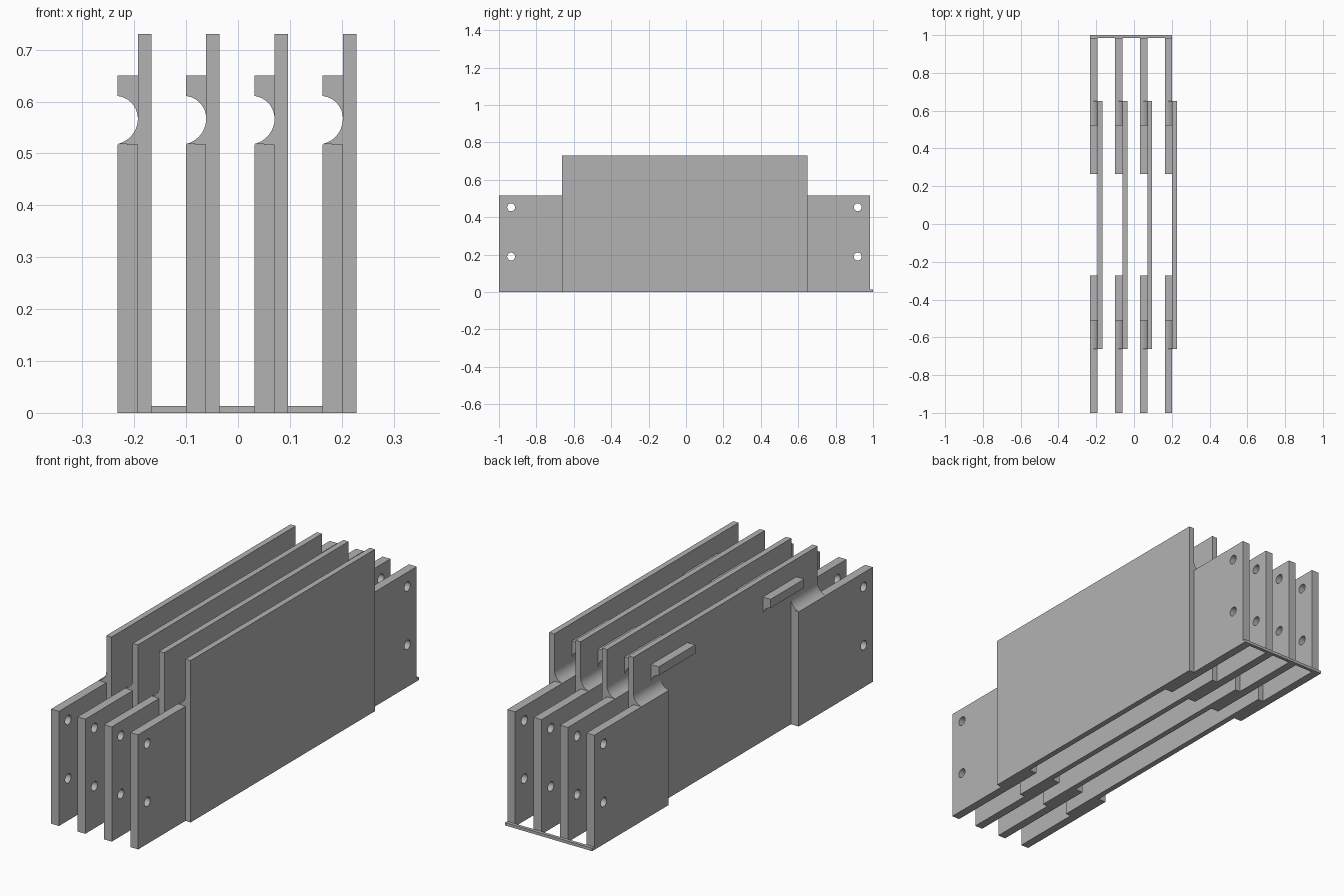
import bpy, bmesh, math
from mathutils import Matrix

cube = bpy.data.objects.get("Cube")
if cube:
    bpy.data.objects.remove(cube, do_unlink=True)

grey = bpy.data.materials.new("plain grey")
grey.use_nodes = True
grey.diffuse_color = (0.45, 0.45, 0.45, 1)
grey.node_tree.nodes["Principled BSDF"].inputs["Base Color"].default_value = grey.diffuse_color

COUNT, PITCH = 4, 0.1317
X0, X1, X2 = -0.232, -0.193, -0.167   # outer face, joint, panel face of the first unit
TAB_Z, PANEL_Z, COVE_Z = 0.517, 0.73, 0.567


def add_object(name, bm):
    bmesh.ops.recalc_face_normals(bm, faces=bm.faces)
    mesh = bpy.data.meshes.new(name)
    bm.to_mesh(mesh)
    bm.free()
    mesh.materials.append(grey)
    ob = bpy.data.objects.new(name, mesh)
    bpy.context.collection.objects.link(ob)
    return ob


def prism(name, profile, y0, y1):
    """Extrude an x-z profile along y."""
    bm = bmesh.new()
    face = bm.faces.new([bm.verts.new((x, y0, z)) for x, z in profile])
    out = bmesh.ops.extrude_face_region(bm, geom=[face])
    verts = [v for v in out["geom"] if isinstance(v, bmesh.types.BMVert)]
    bmesh.ops.translate(bm, verts=verts, vec=(0, y1 - y0, 0))
    return add_object(name, bm)


def rect(x0, x1, z0, z1):
    return [(x0, z0), (x1, z0), (x1, z1), (x0, z1)]


def arc(cx, r, a0, a1, steps=12):
    """Points on an arc around the height of the rounded channel."""
    angles = [math.radians(a0 + (a1 - a0) * i / steps) for i in range(steps + 1)]
    return [(cx + r * math.cos(a), COVE_Z + r * math.sin(a)) for a in angles]


def select(ob):
    bpy.ops.object.select_all(action="DESELECT")
    ob.select_set(True)
    bpy.context.view_layer.objects.active = ob


def repeat(ob):
    """Round off the shading and repeat the part across the row."""
    select(ob)
    bpy.ops.object.shade_smooth_by_angle(angle=math.radians(30))
    mod = ob.modifiers.new("row", "ARRAY")
    mod.count = COUNT
    mod.use_relative_offset = False
    mod.use_constant_offset = True
    mod.constant_offset_displace = (PITCH, 0, 0)


# Tall panels
repeat(prism("panel", rect(X1, X2, 0, PANEL_Z), -0.663, 0.65))

# Cutter for the bolt holes
bm = bmesh.new()
for y in (-0.935, 0.918):
    for z in (0.19, 0.453):
        place = Matrix.Translation((X0, y, z)) @ Matrix.Rotation(math.pi / 2, 4, "Y")
        bmesh.ops.create_cone(bm, cap_ends=True, segments=32, radius1=0.021,
                              radius2=0.021, depth=0.3, matrix=place)
cutter = add_object("hole_cutter", bm)
cutter.hide_render = True

# Ends: name, tab span, channel span, rail span
ENDS = [("front", (-1.0, -0.472), (-0.663, -0.472), (-0.511, -0.272)),
        ("back", (0.455, 0.985), (0.455, 0.65), (0.265, 0.525))]
lower_cove = [(X1, TAB_Z)] + arc(X1 - 0.05, 0.05, 0, -77)
under_rail = [(X0, 0.65), (X0, 0.611)] + arc(X1 - 0.044, 0.044, 83, 0) + [(X1, 0.65)]

for side, tab_y, cove_y, rail_y in ENDS:
    # Bolted end tab
    tab = prism(side + "_tab", rect(X0, X1, 0, TAB_Z), *tab_y)
    mod = tab.modifiers.new("holes", "BOOLEAN")
    mod.object = cutter
    mod.operation = "DIFFERENCE"
    mod.solver = "EXACT"
    select(tab)
    bpy.ops.object.modifier_apply(modifier=mod.name)
    repeat(tab)
    # Rounded fillet above the tab, and the rail with its rounded underside
    repeat(prism(side + "_fillet", lower_cove, *cove_y))
    repeat(prism(side + "_rail", under_rail, *rail_y))

bpy.data.objects.remove(cutter, do_unlink=True)

# Thin strip joining the tabs at the back
prism("back_strip", rect(X0, X1 + PITCH * (COUNT - 1), 0, 0.013), 0.985, 1.0)
